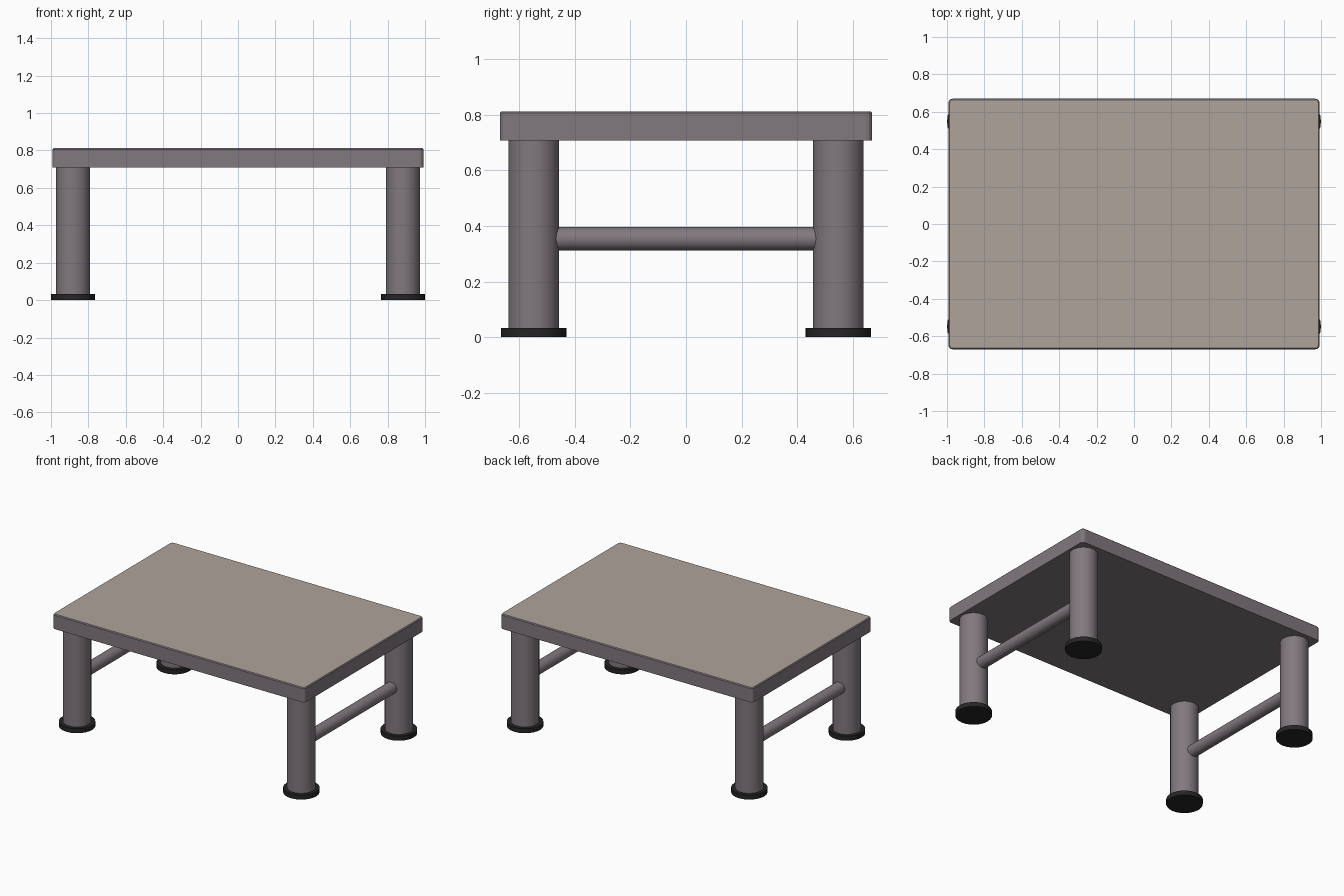
import bpy, bmesh, math

if "Cube" in bpy.data.objects:
    bpy.data.objects.remove(bpy.data.objects["Cube"])


def material(name, color):
    m = bpy.data.materials.new(name)
    m.diffuse_color = (*color, 1)
    m.use_nodes = True
    m.node_tree.nodes["Principled BSDF"].inputs["Base Color"].default_value = m.diffuse_color
    return m


FRAME = material("frame_mauve_grey", (0.22, 0.19, 0.21))
TOP = material("top_beige", (0.43, 0.37, 0.33))
RUBBER = material("foot_black", (0.02, 0.018, 0.02))

LEG_X, LEG_Y = 0.882, 0.548
UNDERSIDE, TOP_Z = 0.708, 0.812


def cylinder(name, radius, length, location, mat, sides=32, rotation=(0, 0, 0)):
    bpy.ops.mesh.primitive_cylinder_add(vertices=sides, radius=radius, depth=length,
                                        location=location, rotation=rotation)
    ob = bpy.context.object
    ob.name = name
    ob.data.materials.append(mat)
    bpy.ops.object.shade_smooth_by_angle(angle=math.radians(35))
    return ob


# Tabletop: slab with softened corners and top rim, beige upper face
bm = bmesh.new()
bmesh.ops.create_cube(bm, size=1)
for v in bm.verts:
    v.co.x *= 1.984
    v.co.y *= 1.34
    v.co.z = TOP_Z if v.co.z > 0 else UNDERSIDE
corners = [e for e in bm.edges if abs(e.verts[0].co.z - e.verts[1].co.z) > 0.05]
bmesh.ops.bevel(bm, geom=corners, offset=0.022, segments=3, profile=0.5, affect='EDGES')
rim = [e for e in bm.edges if all(v.co.z > TOP_Z - 0.001 for v in e.verts)]
bmesh.ops.bevel(bm, geom=rim, offset=0.006, segments=1, profile=0.5, affect='EDGES')
bm.normal_update()
for f in bm.faces:
    f.material_index = 1 if f.normal.z > 0.9 else 0
mesh = bpy.data.meshes.new("tabletop")
bm.to_mesh(mesh)
bm.free()
mesh.materials.append(FRAME)
mesh.materials.append(TOP)
bpy.context.collection.objects.link(bpy.data.objects.new("tabletop", mesh))

# Legs, feet and side stretchers
for sx, side in ((-1, "left"), (1, "right")):
    for sy, end in ((-1, "front"), (1, "back")):
        x, y = sx * LEG_X, sy * LEG_Y
        cylinder(f"{end}_{side}_leg", 0.0915, UNDERSIDE - 0.03,
                 (x, y, (UNDERSIDE + 0.03) / 2), FRAME)
        cylinder(f"{end}_{side}_foot", 0.118, 0.032, (x, y, 0.016), RUBBER, 24)
    cylinder(f"{side}_stretcher", 0.042, 2 * LEG_Y, (sx * LEG_X, 0, 0.354), FRAME,
             rotation=(math.pi / 2, 0, 0))
